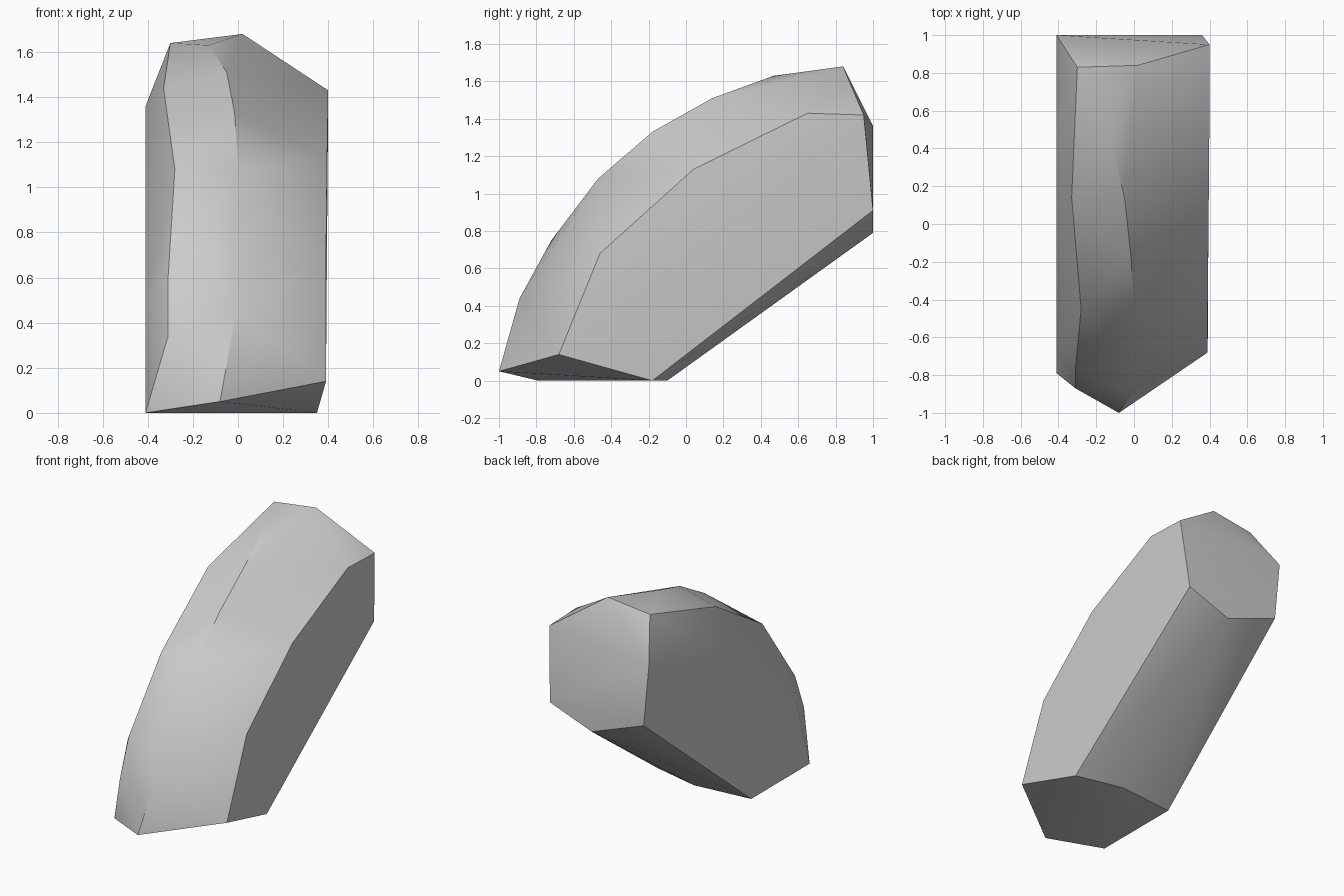
import bpy
import bmesh
import math

default_cube = bpy.data.objects.get("Cube")
if default_cube:
    bpy.data.objects.remove(default_cube, do_unlink=True)


def make_material(name, colour):
    material = bpy.data.materials.new(name)
    material.use_nodes = True
    material.diffuse_color = colour
    shader = material.node_tree.nodes["Principled BSDF"]
    shader.inputs["Base Color"].default_value = colour
    shader.inputs["Roughness"].default_value = 0.9
    return material


def make_hull(name, outlines, material, sharp_angle):
    """Wrap a convex faceted solid around the corner points of its outlines."""
    bm = bmesh.new()
    for outline in outlines:
        for corner in outline:
            bm.verts.new(corner)
    result = bmesh.ops.convex_hull(bm, input=list(bm.verts))
    loose = {v for v in result["geom_interior"] + result["geom_unused"]
             if isinstance(v, bmesh.types.BMVert)}
    bmesh.ops.delete(bm, geom=list(loose), context="VERTS")
    # Merge nearly coplanar triangles into clean facets
    bmesh.ops.dissolve_limit(bm, angle_limit=math.radians(2),
                             verts=list(bm.verts), edges=list(bm.edges))
    bmesh.ops.recalc_face_normals(bm, faces=list(bm.faces))
    mesh = bpy.data.meshes.new(name)
    bm.to_mesh(mesh)
    bm.free()
    mesh.materials.append(material)
    rock = bpy.data.objects.new(name, mesh)
    bpy.context.collection.objects.link(rock)
    bpy.ops.object.select_all(action="DESELECT")
    rock.select_set(True)
    bpy.context.view_layer.objects.active = rock
    bpy.ops.object.shade_smooth_by_angle(angle=sharp_angle)
    return rock


# Crest running from the front toe up to the peak
crest = [(-.08, -1, .05), (-.01, -.89, .44), (0, -.47, 1.08), (-.015, -.18, 1.33),
         (-.05, .14, 1.51), (-.13, .47, 1.63), (.02, .84, 1.68)]

# Second crest beside it, and the bulge between the two
side_crest = [(-.31, -.87, .34), (-.31, -.77, .6), (-.28, -.45, 1.08),
              (-.33, .14, 1.44), (-.3, .83, 1.64)]
bulge = [(-.18, -.72, .75)]

# Flat cleaved flank on the model's left
left_flank = [(.39, -.68, .14), (.39, -.46, .68), (.395, .04, 1.13), (.4, .65, 1.43),
              (.4, .95, 1.42), (.36, 1, .91), (.35, -.18, 0)]

# Flat cleaved flank on the model's right
right_flank = [(-.41, -.79, 0), (-.41, -.64, .5), (-.41, .49, 1.36), (-.41, 1, 1.36),
               (-.37, 1, .94), (-.41, -.14, 0)]

# Keel under the leaning body
keel = [(.01, -.1, 0), (.035, 1, .79)]

stone_grey = make_material("stone grey", (.6, .6, .6, 1))
make_hull("leaning_rock", [crest, side_crest, bulge, left_flank, right_flank, keel],
          stone_grey, math.radians(30))
